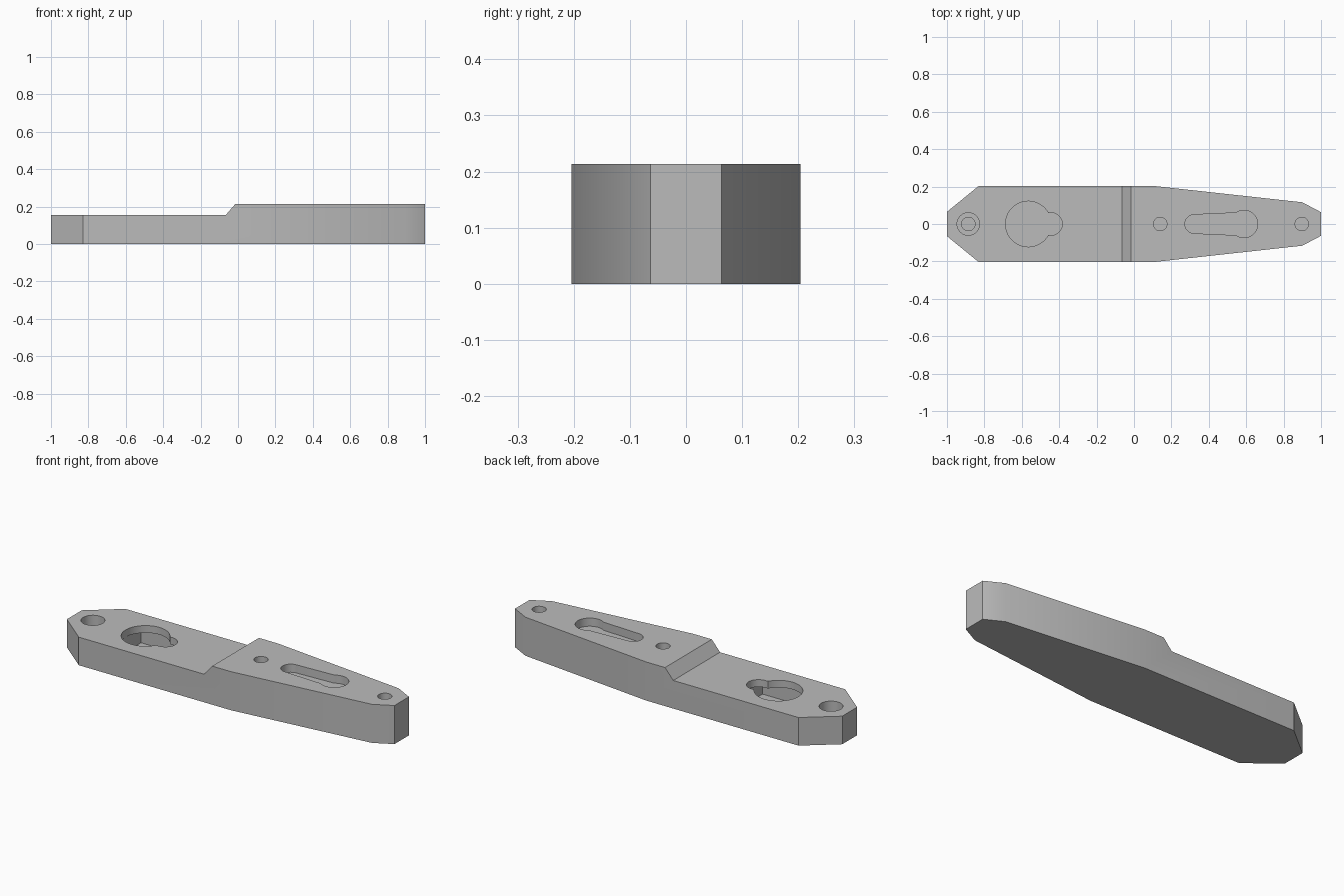
import bpy
import bmesh
from math import asin, cos, pi, sin

cube = bpy.data.objects.get("Cube")
if cube:
    bpy.data.objects.remove(cube, do_unlink=True)

LOW, HIGH = 0.155, 0.213      # heights of the two decks
HALF = 0.204                  # half width of the body

grey = bpy.data.materials.new("plain_grey")
grey.use_nodes = True
colour = (0.5, 0.5, 0.5, 1)
grey.diffuse_color = colour
grey.node_tree.nodes["Principled BSDF"].inputs["Base Color"].default_value = colour


def prism(name, points, start, end, along_y=False):
    """Extrude a flat outline along z, or an x-z outline along y."""
    bm = bmesh.new()
    rings = [[bm.verts.new((a, t, b) if along_y else (a, b, t)) for a, b in points]
             for t in (start, end)]
    bm.faces.new(rings[0])
    bm.faces.new(rings[1])
    n = len(points)
    for i in range(n):
        j = (i + 1) % n
        bm.faces.new((rings[0][i], rings[0][j], rings[1][j], rings[1][i]))
    bmesh.ops.recalc_face_normals(bm, faces=bm.faces)
    mesh = bpy.data.meshes.new(name)
    bm.to_mesh(mesh)
    bm.free()
    mesh.materials.append(grey)
    obj = bpy.data.objects.new(name, mesh)
    bpy.context.collection.objects.link(obj)
    return obj


def arc(cx, r, a0, a1, steps):
    return [(cx + r * cos(a0 + (a1 - a0) * i / steps),
             r * sin(a0 + (a1 - a0) * i / steps)) for i in range(steps + 1)]


def circle(cx, r):
    return arc(cx, r, 0, 2 * pi, 48)[:-1]


def keyhole(cx, r, end_x, end_r, neck):
    """Round opening with a round-ended slot towards end_x."""
    gap = asin(neck / r)
    turn = 0 if end_x > cx else pi
    return (arc(cx, r, turn + gap, turn + 2 * pi - gap, 40)
            + arc(end_x, end_r, turn - pi / 2, turn + pi / 2, 20))


def cut(target, cutter):
    cutter.hide_render = True
    mod = target.modifiers.new("cut", "BOOLEAN")
    mod.operation = "DIFFERENCE"
    mod.solver = "EXACT"
    mod.object = cutter
    bpy.context.view_layer.objects.active = target
    bpy.ops.object.modifier_apply(modifier=mod.name)
    bpy.data.objects.remove(cutter, do_unlink=True)


# Tapered body, mirrored about its long axis
side = [(-1, 0.065), (-0.83, HALF), (0.1, HALF), (0.9, 0.116), (1, 0.063)]
outline = side + [(x, -y) for x, y in reversed(side)]
body = prism("mounting_body", outline, 0, HIGH)

# Lower deck with a sloped step
step = [(-1.1, LOW), (-0.065, LOW), (-0.015, HIGH), (0.017, 0.25), (-1.1, 0.25)]
cut(body, prism("step_cutter", step, -0.3, 0.3, along_y=True))

# Large keyhole opening into a wider hidden pocket
pocket = [(-0.69, -0.14), (-0.37, -0.14), (-0.37, 0.14), (-0.69, 0.14)]
cut(body, prism("pocket_cutter", pocket, 0.03, LOW - 0.04))
cut(body, prism("keyhole_cutter", keyhole(-0.565, 0.122, -0.443, 0.06, 0.06), 0.08, 0.3))

# Tapered slot in the upper deck
cut(body, prism("slot_cutter", keyhole(0.588, 0.073, 0.322, 0.05, 0.06), HIGH - 0.045, 0.3))

# Counterbored hole and two plain holes
for x, r, floor in ((-0.886, 0.06, 0.08), (-0.886, 0.036, 0.03),
                    (0.14, 0.036, 0.06), (0.897, 0.036, 0.06)):
    cut(body, prism("hole_cutter", circle(x, r), floor, 0.3))

# Smooth round walls, crisp edges
bpy.ops.object.select_all(action="DESELECT")
body.select_set(True)
bpy.context.view_layer.objects.active = body
bpy.ops.object.shade_smooth_by_angle(angle=pi / 6)
